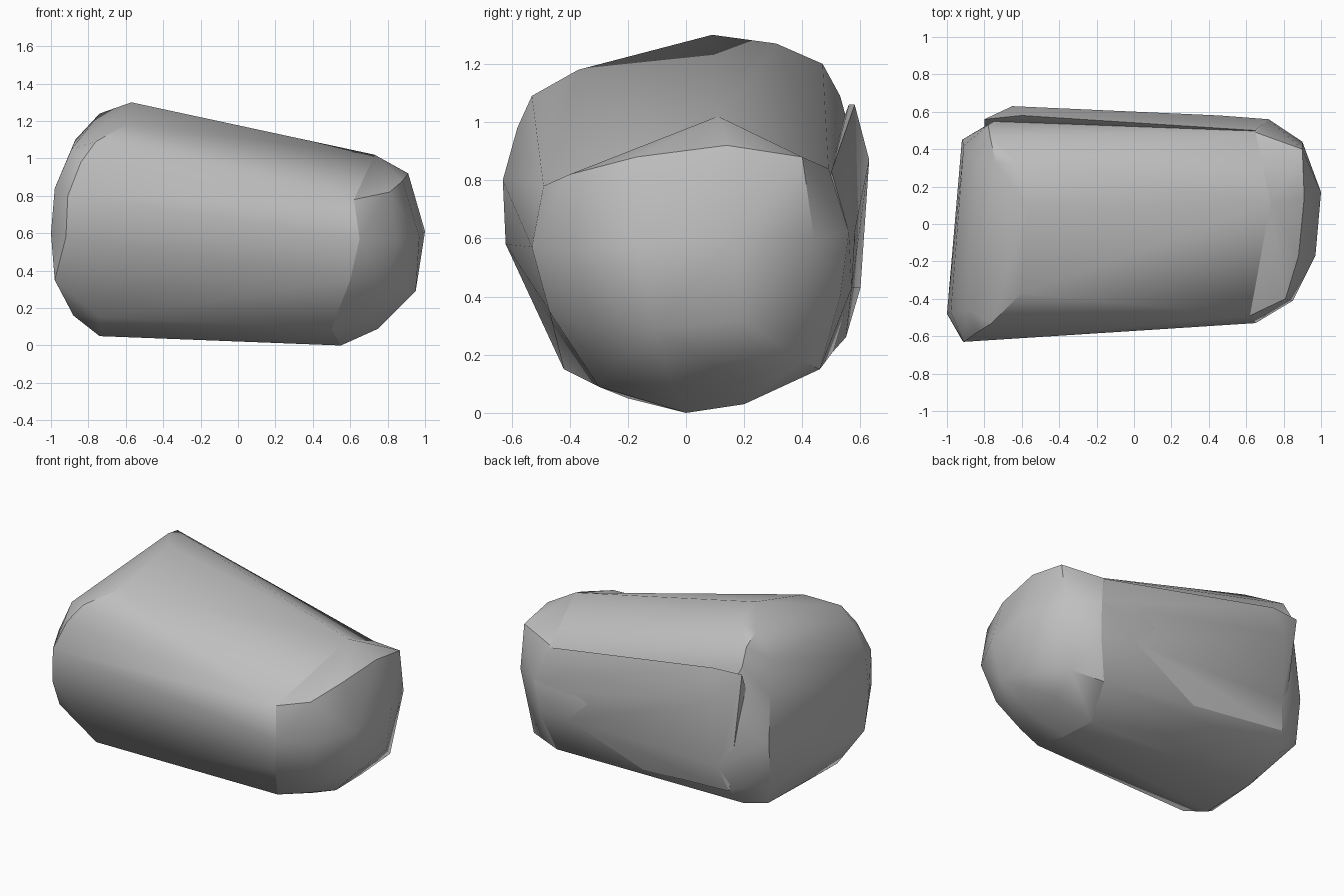
import bpy
import bmesh
import math

default_cube = bpy.data.objects.get("Cube")
if default_cube:
    bpy.data.objects.remove(default_cube, do_unlink=True)


def make_material(name, value):
    material = bpy.data.materials.new(name)
    material.use_nodes = True
    colour = (value, value, value, 1)
    material.diffuse_color = colour
    material.node_tree.nodes["Principled BSDF"].inputs["Base Color"].default_value = colour
    return material


def hull_part(name, corners, material, angle):
    """Wrap a faceted stone skin around a set of corner points."""
    mesh = bpy.data.meshes.new(name)
    bm = bmesh.new()
    for corner in corners:
        bm.verts.new(corner)
    result = bmesh.ops.convex_hull(bm, input=bm.verts[:])
    unused = {g for g in result["geom_interior"] + result["geom_unused"]
              if isinstance(g, bmesh.types.BMVert)}
    bmesh.ops.delete(bm, geom=list(unused), context="VERTS")
    bmesh.ops.recalc_face_normals(bm, faces=bm.faces[:])
    bm.to_mesh(mesh)
    bm.free()
    part = bpy.data.objects.new(name, mesh)
    bpy.context.collection.objects.link(part)
    part.data.materials.append(material)
    bpy.ops.object.select_all(action="DESELECT")
    part.select_set(True)
    bpy.context.view_layer.objects.active = part
    bpy.ops.object.shade_smooth_by_angle(angle=math.radians(angle))
    return part


stone = make_material("stone grey", 0.52)

# Blunt small end
small_end = [
    (1, .17, .61), (.97, -.17, .58), (.95, -.11, .29), (.95, .19, .32),
    (.9, .44, .6), (.9, .4, .88), (.91, .14, .92), (.88, -.17, .88),
    (.81, -.4, .82), (.85, -.41, .56), (.79, -.34, .3), (.66, -.27, .13),
    (.75, -.05, .09), (.77, .19, .11), (.83, .4, .18),
]

# Shoulder shared by the body and the small end
shoulder = [
    (.73, .11, 1.02), (.62, -.49, .78), (.65, -.53, .57), (.6, -.47, .35),
    (.5, -.3, .09), (.55, 0, 0), (.5, .2, .03), (.62, .46, .15),
    (.65, .49, .84), (.72, .56, .62), (.7, .53, .4),
]

# Tall crown and wide flanks
crown = [
    (-.6, -.37, 1.18), (-.57, .09, 1.3), (-.6, .31, 1.27), (-.74, .33, 1.24),
    (-.77, .47, 1.2), (-.78, .53, 1.09), (-.76, -.53, 1.09),
    (-.84, -.58, .98), (-.91, -.63, .8), (-.92, -.62, .58),
    (-.74, -.42, .15), (-.88, -.32, .16), (-.74, -.2, .05),
    (-.74, .2, .06), (-.74, .46, .16), (-.7, .55, .27),
]

# Flat broken face at the large end
broken_face = [
    (-1, -.48, .6), (-.98, -.47, .84), (-.98, -.46, .35), (-.89, -.46, 1.05),
    (-.87, .36, 1.1), (-.92, .45, .6), (-.91, .42, .3), (-.91, .42, .9),
]

# Thin slab standing slightly proud of the back
slab = [
    (-.65, .63, .87), (-.8, .56, 1.06), (-.6, .58, 1.06), (-.65, .6, .43),
    (.46, .58, .62), (.46, .57, .43), (.72, .56, .62), (.65, .5, .83),
    (.62, .46, .16), (-.7, .55, .26), (-.8, .5, .9), (.6, .45, .6),
]

# The body fills in behind all but the upper rim of the slab
back_bulge = [
    (-.65, .61, .8), (-.65, .6, .43), (.46, .58, .6), (.46, .57, .43),
]

hull_part("stone_body", shoulder + crown + broken_face + back_bulge, stone, 33)
hull_part("small_end_cap", small_end + shoulder, stone, 33)
hull_part("back_slab", slab, stone, 33)
